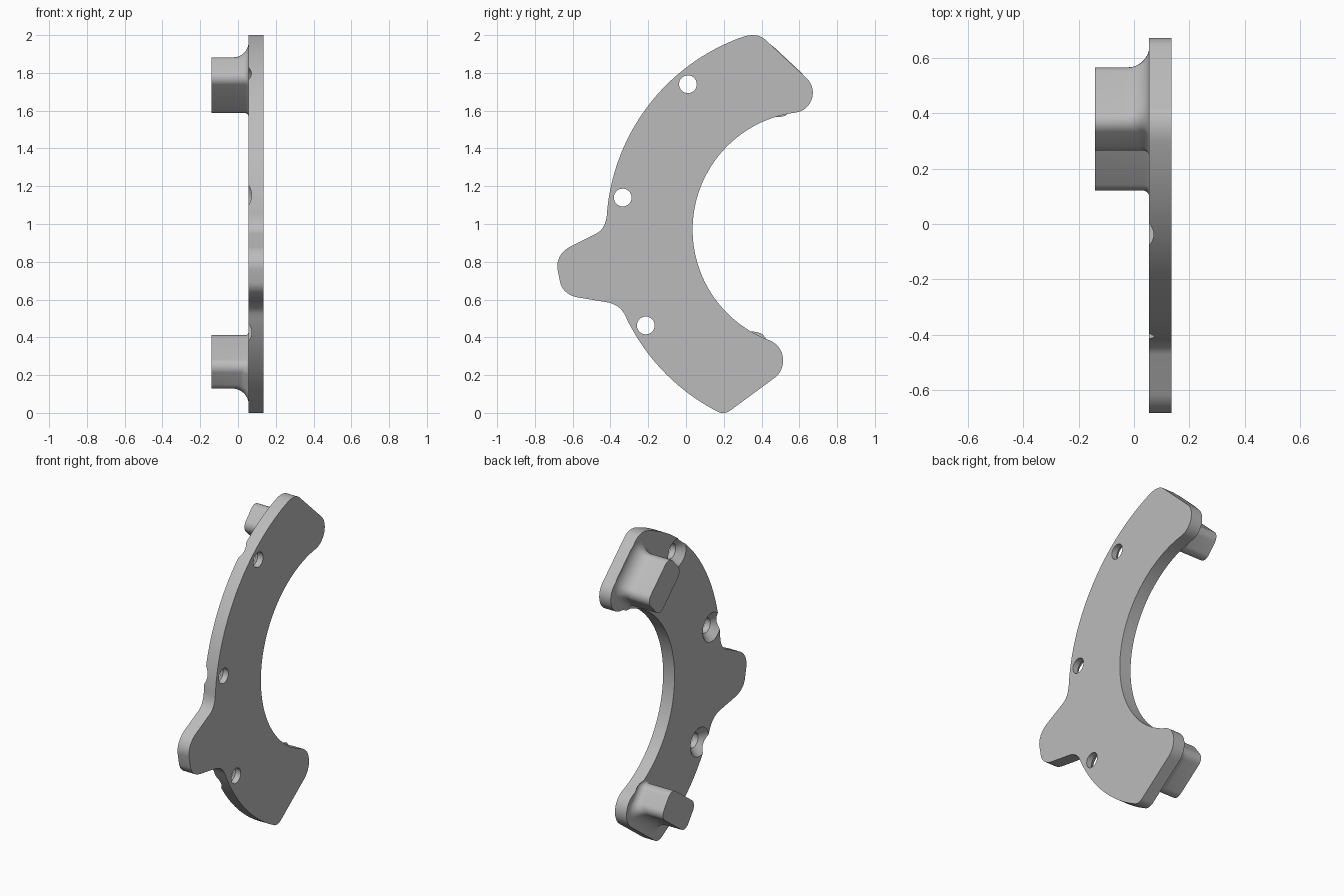
import bpy, bmesh, math
from mathutils import Vector

if "Cube" in bpy.data.objects:
    bpy.data.objects.remove(bpy.data.objects["Cube"], do_unlink=True)

FRONT, BACK, POST_END = 0.135, 0.055, -0.14   # plate faces and post tips along x
CENTRE = Vector((0.66, 0.97))                 # shared centre of both plate arcs (y, z)
OUTER, INNER = 1.082, 0.625

grey = bpy.data.materials.new("plain grey")
grey.use_nodes = True
colour = (0.5, 0.5, 0.5, 1)
grey.diffuse_color = colour
grey.node_tree.nodes["Principled BSDF"].inputs["Base Color"].default_value = colour


def make_object(name, bm):
    bmesh.ops.recalc_face_normals(bm, faces=bm.faces)
    mesh = bpy.data.meshes.new(name)
    bm.to_mesh(mesh)
    bm.free()
    mesh.materials.append(grey)
    obj = bpy.data.objects.new(name, mesh)
    bpy.context.collection.objects.link(obj)
    return obj


def activate(obj):
    bpy.ops.object.select_all(action='DESELECT')
    obj.select_set(True)
    bpy.context.view_layer.objects.active = obj


def arc(radius, start, end, steps):
    angles = [math.radians(start + (end - start) * i / steps) for i in range(steps + 1)]
    return [CENTRE + radius * Vector((math.cos(a), math.sin(a))) for a in angles]


def corner(start, tip, end, steps=10):
    """Round corner touching both legs of the sharp tip."""
    a, c, b = Vector(start), Vector(tip), Vector(end)
    turn = (c - a).angle(b - c)
    k = 4 / 3 * math.tan(turn / 4) / math.tan(turn / 2)
    h, g = a.lerp(c, k), b.lerp(c, k)
    pts = []
    for i in range(steps + 1):
        t = i / steps
        u = 1 - t
        pts.append(u**3 * a + 3 * u * u * t * h + 3 * u * t * t * g + t**3 * b)
    return pts


def bridge(bm, low, high):
    n = len(low)
    for i in range(n):
        bm.faces.new((low[i], low[(i + 1) % n], high[(i + 1) % n], high[i]))


def stack(name, loops, cap_first=True):
    """Skin a list of (x, outline) sections."""
    bm = bmesh.new()
    rings = [[bm.verts.new((x, p[0], p[1])) for p in pts] for x, pts in loops]
    for low, high in zip(rings, rings[1:]):
        bridge(bm, low, high)
    if cap_first:
        bm.faces.new(rings[0])
    bm.faces.new(rings[-1])
    return make_object(name, bm)


# Crescent plate with a side tab
outer_top = arc(OUTER, 109.4, 175.2, 40)
outer_low = arc(OUTER, 204.6, 243, 26)
inner = arc(INNER, 249.4, 97.4, 70)
outline = outer_top[:-1]
outline += corner(outer_top[-1], (-0.42, 0.978), (-0.47, 0.952))
outline += corner((-0.615, 0.879), (-0.693, 0.839), (-0.68, 0.76))
outline += corner((-0.666, 0.69), (-0.653, 0.624), (-0.57, 0.611))
outline += corner((-0.42, 0.586), (-0.352, 0.576), outer_low[0])
outline += outer_low[1:-1]
outline += corner(outer_low[-1], (0.2016, -0.0115), (0.235, 0.013))
outline += corner((0.467, 0.184), (0.639, 0.31), inner[0], 18)
outline += inner[1:-1]
outline += corner(inner[-1], (0.801, 1.619), (0.638, 1.772), 18)
outline += corner((0.42, 1.976), (0.376, 2.017), outer_top[0])[:-1]
plate = stack("plate", [(FRONT, outline), (BACK, outline)])

# Countersunk screw holes
for y, z in ((0.01, 1.74), (-0.335, 1.14), (-0.213, 0.463)):
    def ring(r):
        return [(y + r * math.cos(math.tau * i / 40), z + r * math.sin(math.tau * i / 40))
                for i in range(40)]
    cutter = stack("hole_cutter", [(0.2, ring(0.047)), (0.098, ring(0.047)),
                                   (BACK, ring(0.09)), (0.035, ring(0.11))])
    cutter.hide_render = True
    cut = plate.modifiers.new("hole", 'BOOLEAN')
    cut.operation = 'DIFFERENCE'
    cut.solver = 'EXACT'
    cut.object = cutter
    activate(plate)
    bpy.ops.object.modifier_apply(modifier=cut.name)
    bpy.data.objects.remove(cutter, do_unlink=True)


def post(name, centre, along, out):
    """Rounded bar with a wide fillet on its outward side."""
    centre, along, out = Vector(centre), Vector(along).normalized(), Vector(out).normalized()
    half_long, half_wide, r = 0.15, 0.09, 0.05
    rim = []
    for quarter, (sx, sy) in enumerate(((1, 1), (-1, 1), (-1, -1), (1, -1))):
        for i in range(9):
            a = math.pi / 2 * (quarter + i / 8)
            normal = along * math.cos(a) + out * math.sin(a)
            base = centre + along * sx * (half_long - r) + out * sy * (half_wide - r)
            s = math.sin(a)
            flare = 0.015 + 0.077 * ((s + 1) / 2) ** 1.5
            rim.append((base + normal * r, normal, flare))
    bm = bmesh.new()
    rings = [[bm.verts.new((POST_END, p.x, p.y)) for p, n, f in rim]]
    for i in range(9):
        a = math.pi / 2 * i / 8
        row = []
        for p, n, f in rim:
            q = p + n * f * (1 - math.cos(a))
            row.append(bm.verts.new((BACK + 0.001 - f * (1 - math.sin(a)), q.x, q.y)))
        rings.append(row)
    for low, high in zip(rings, rings[1:]):
        bridge(bm, low, high)
    bm.faces.new(rings[0])
    bm.faces.new(rings[-1])
    return make_object(name, bm)


upper = post("upper_post", (0.415, 1.735), (0.73, -0.684), (0.684, 0.73))
lower = post("lower_post", (0.275, 0.27), (0.806, 0.592), (0.592, -0.806))

for obj in (plate, upper, lower):
    activate(obj)
    bpy.ops.object.shade_smooth_by_angle(angle=math.radians(30))
